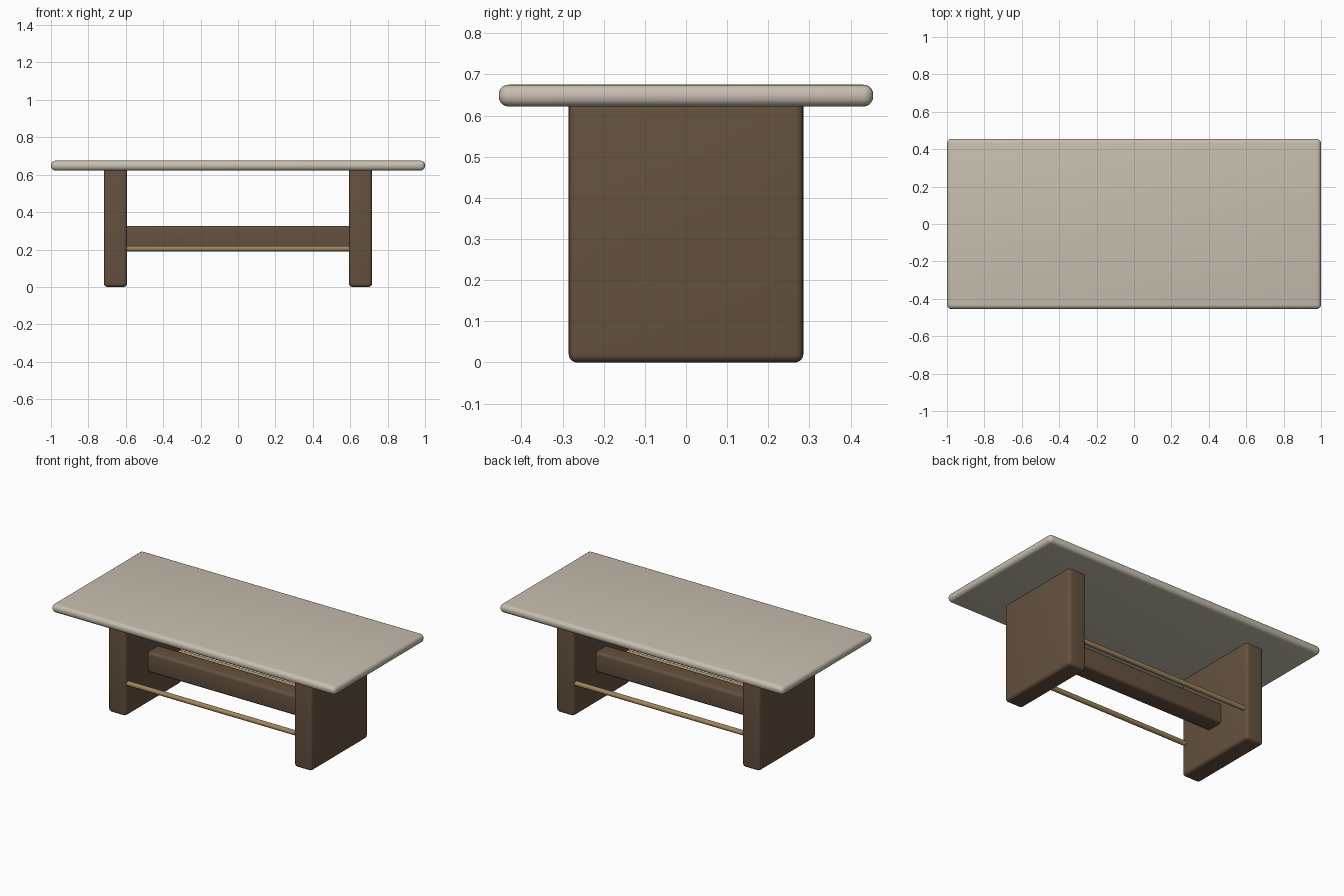
import bpy
from math import pi, radians

if "Cube" in bpy.data.objects:
    bpy.data.objects.remove(bpy.data.objects["Cube"])


def material(name, rgb):
    m = bpy.data.materials.new(name)
    m.diffuse_color = (*rgb, 1)
    m.use_nodes = True
    m.node_tree.nodes["Principled BSDF"].inputs["Base Color"].default_value = m.diffuse_color
    return m


STONE = material("pale_stone", (0.57, 0.52, 0.43))
WOOD = material("dark_wood", (0.13, 0.083, 0.05))
BRASS = material("brass", (0.36, 0.24, 0.11))


def smooth(obj):
    bpy.ops.object.shade_smooth_by_angle(angle=radians(35))
    return obj


def rounded_box(name, lo, hi, radius, mat):
    """Box between two corners with rounded edges."""
    bpy.ops.mesh.primitive_cube_add(
        size=1, location=[(a + b) / 2 for a, b in zip(lo, hi)])
    obj = bpy.context.object
    obj.name = name
    obj.scale = [b - a for a, b in zip(lo, hi)]
    bpy.ops.object.transform_apply(location=False, rotation=False, scale=True)
    bevel = obj.modifiers.new("rounding", 'BEVEL')
    bevel.width = radius
    bevel.segments = 5
    bpy.ops.object.modifier_apply(modifier=bevel.name)
    obj.data.materials.append(mat)
    return smooth(obj)


# Table top with nearly full-round edges
rounded_box("table_top", (-1, -0.455, 0.622), (1, 0.455, 0.675), 0.024, STONE)

# Slab legs, set slightly into the top
for side, x in (("left", -0.655), ("right", 0.655)):
    rounded_box(side + "_leg", (x - 0.0625, -0.285, 0),
                (x + 0.0625, 0.285, 0.642), 0.02, WOOD)

# Central stretcher beam, tenoned into the legs
rounded_box("stretcher_beam", (-0.62, -0.06, 0.197), (0.62, 0.06, 0.327), 0.018, WOOD)

# Slim rods near the front and back edges of the legs
for side, y in (("front", -0.26), ("back", 0.26)):
    bpy.ops.mesh.primitive_cylinder_add(
        vertices=32, radius=0.015, depth=1.22,
        location=(0, y, 0.205), rotation=(0, pi / 2, 0))
    rod = bpy.context.object
    rod.name = side + "_rod"
    rod.data.materials.append(BRASS)
    smooth(rod)
